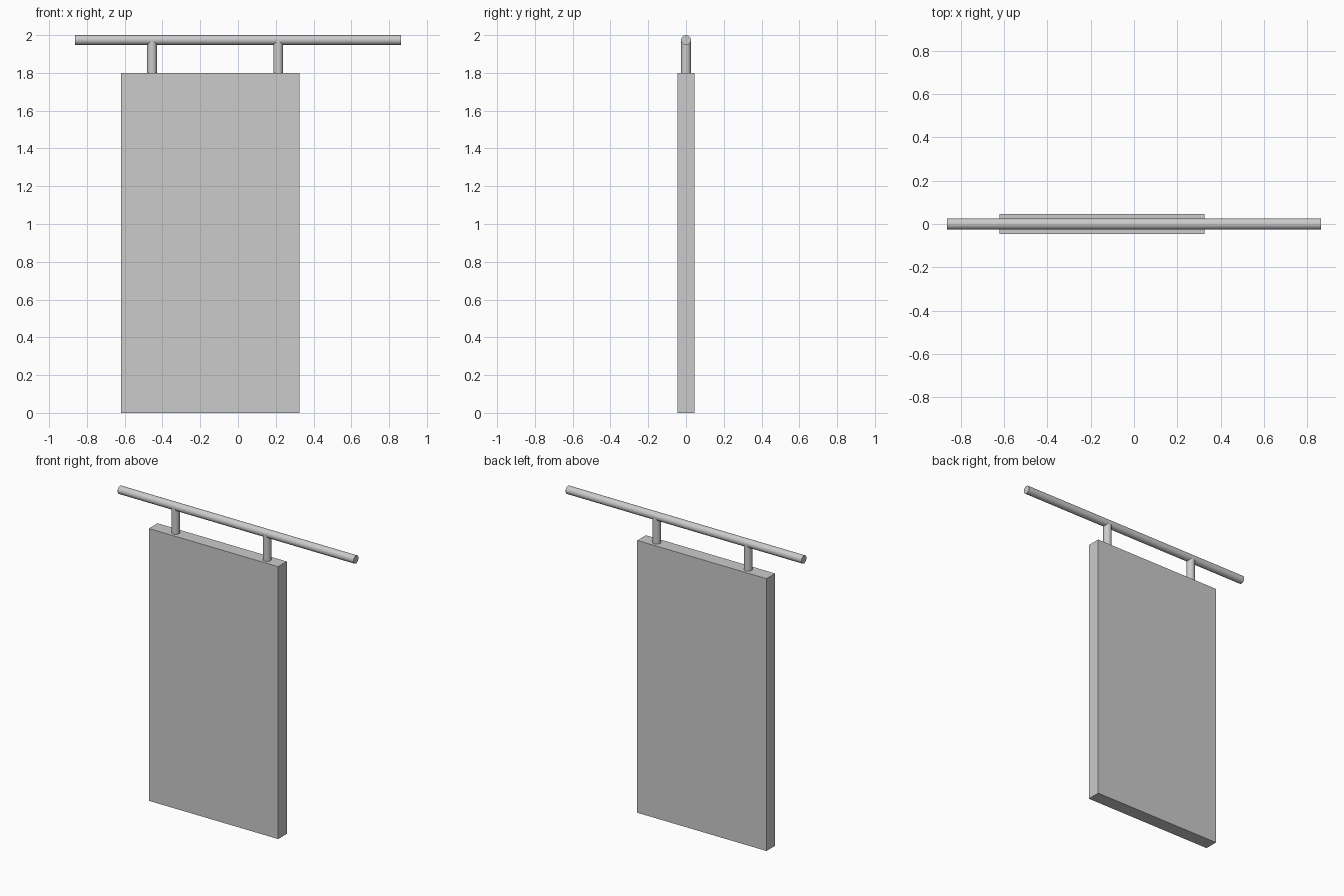
import bpy
from math import pi

if "Cube" in bpy.data.objects:
    bpy.data.objects.remove(bpy.data.objects["Cube"])

R = 0.026          # tube radius
RAIL_Z = 2 - R     # rail axis height
PANEL_TOP = 1.80


def tube(name, length, location, rotation=(0, 0, 0)):
    bpy.ops.mesh.primitive_cylinder_add(vertices=48, radius=R, depth=length,
                                        location=location, rotation=rotation)
    ob = bpy.context.object
    ob.name = name
    bpy.ops.object.shade_smooth_by_angle()
    return ob


# Sliding door panel, hung off-centre to the left
x0, x1 = -0.62, 0.325
bpy.ops.mesh.primitive_cube_add(size=1, location=((x0 + x1) / 2, 0, PANEL_TOP / 2))
panel = bpy.context.object
panel.name = "door_panel"
panel.scale = (x1 - x0, 0.09, PANEL_TOP)
bpy.ops.object.transform_apply(location=False, rotation=False, scale=True)

# Overhead rail
tube("rail", 1.725, (0, 0, RAIL_Z), (0, pi / 2, 0))

# Hangers from panel top to the rail axis
for side, x in (("left", -0.455), ("right", 0.213)):
    tube("hanger_" + side, RAIL_Z - PANEL_TOP, (x, 0, (RAIL_Z + PANEL_TOP) / 2))
